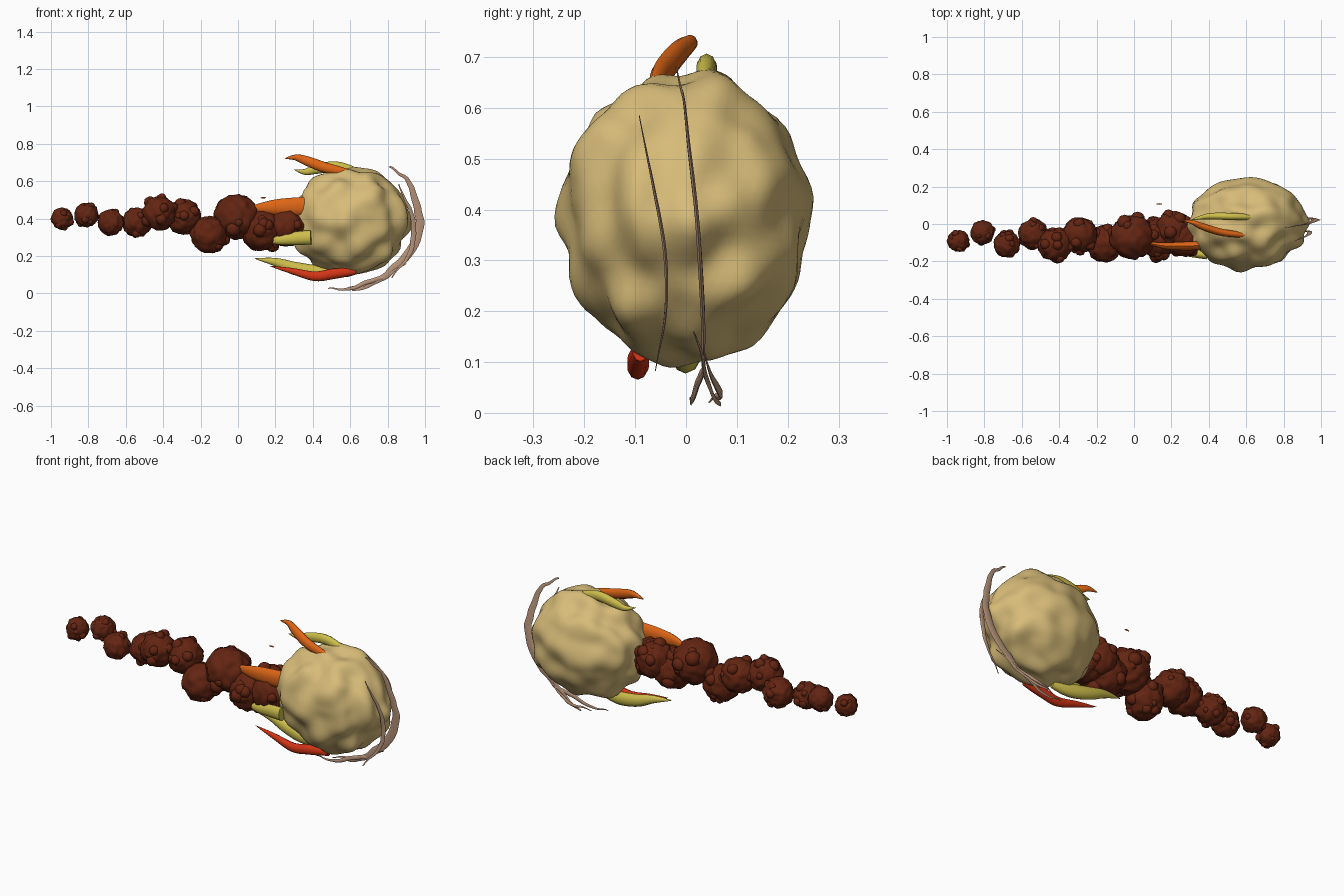
import bpy, bmesh, math, random
from mathutils import Vector, Matrix, noise

if "Cube" in bpy.data.objects:
    bpy.data.objects.remove(bpy.data.objects["Cube"])

random.seed(4)


def material(name, rgb):
    m = bpy.data.materials.new(name)
    m.diffuse_color = (*rgb, 1)
    m.use_nodes = True
    m.node_tree.nodes["Principled BSDF"].inputs["Base Color"].default_value = m.diffuse_color
    return m


ROCK = material("sandy rock", (0.68, 0.50, 0.19))
SMOKE = material("dark brown smoke", (0.125, 0.018, 0.006))
ORANGE = material("orange flame", (0.72, 0.13, 0.008))
YELLOW = material("yellow flame", (0.61, 0.51, 0.07))
RED = material("red flame", (0.65, 0.035, 0.008))
WISP = material("pinkish tan wisp", (0.48, 0.30, 0.20))


def finish(bm, name, mat, angle=60):
    bmesh.ops.recalc_face_normals(bm, faces=bm.faces[:])
    me = bpy.data.meshes.new(name)
    bm.to_mesh(me)
    bm.free()
    me.materials.append(mat)
    ob = bpy.data.objects.new(name, me)
    bpy.context.collection.objects.link(ob)
    bpy.ops.object.select_all(action='DESELECT')
    ob.select_set(True)
    bpy.context.view_layer.objects.active = ob
    bpy.ops.object.shade_smooth_by_angle(angle=math.radians(angle))
    return ob


def lump(bm, centre, radii, subdiv, amount, freq, seed):
    """Noisy ellipsoid added to bm."""
    off = Vector((seed * 3.7, seed * 1.9, seed * 5.3))
    verts = bmesh.ops.create_icosphere(bm, subdivisions=subdiv, radius=1)["verts"]
    for v in verts:
        d = v.co.normalized()
        s = 1 + amount * noise.noise(d * freq + off)
        v.co = Vector(centre) + Vector(d[i] * radii[i] * s for i in range(3))


def spline(pts, t):
    """Catmull-Rom point, t in 0..1."""
    p = [Vector(q) for q in pts]
    p = [2 * p[0] - p[1]] + p + [2 * p[-1] - p[-2]]
    f = t * (len(pts) - 1)
    i = min(int(f), len(pts) - 2)
    f -= i
    a, b, c, d = p[i:i + 4]
    return 0.5 * (2 * b + (c - a) * f + (2 * a - 5 * b + 4 * c - d) * f * f
                  + (3 * b - a - 3 * c + d) * f ** 3)


def streak(name, pts, wide, thin, mat, profile, steps=22, sides=10, wobble=0.0):
    """Tapered blade along a path: wide in the xz plane, thin along y."""
    bm = bmesh.new()
    rings = []
    for k in range(steps + 1):
        t = k / steps
        c = spline(pts, t)
        tan = spline(pts, min(t + 0.01, 1)) - spline(pts, max(t - 0.01, 0))
        side = tan.cross(Vector((0, 1, 0))).normalized()
        up = side.cross(tan).normalized()
        c = c + side * wobble * noise.noise(c * 16)
        s = profile(t)
        rings.append([bm.verts.new(c + side * wide * s * math.cos(a) + up * thin * s * math.sin(a))
                      for a in (2 * math.pi * j / sides for j in range(sides))])
    for r, q in zip(rings, rings[1:]):
        for j in range(sides):
            bm.faces.new((r[j], r[(j + 1) % sides], q[(j + 1) % sides], q[j]))
    bm.faces.new(rings[0])
    bm.faces.new(rings[-1])
    return finish(bm, name, mat)


# rock head
bm = bmesh.new()
lump(bm, (0.602, 0, 0.387), (0.315, 0.242, 0.282), 5, 0.13, 2.6, 2)
finish(bm, "rock_head", ROCK)

# smoke tail: x, y, z, radius
PUFFS = [(-0.94, -0.09, 0.40, 0.058), (-0.81, -0.045, 0.42, 0.064), (-0.68, -0.11, 0.38, 0.07),
         (-0.54, -0.055, 0.38, 0.079), (-0.42, -0.11, 0.43, 0.09), (-0.29, -0.06, 0.41, 0.094),
         (-0.155, -0.105, 0.315, 0.098), (-0.01, -0.07, 0.41, 0.118), (0.13, -0.075, 0.335, 0.11),
         (0.21, -0.03, 0.375, 0.10), (0.26, -0.07, 0.36, 0.105)]
for n, (x, y, z, r) in enumerate(PUFFS):
    bm = bmesh.new()
    c = Vector((x, y, z))
    lump(bm, c, (r, r, r), 4, 0.13, 3.2, n + 11)
    for _ in range(9):                      # small knobs on the surface
        d = Vector(random.gauss(0, 1) for _ in range(3)).normalized()
        k = r * random.uniform(0.2, 0.36)
        lump(bm, c + d * r * 0.87, (k, k, k), 2, 0.1, 2, n + 1)
    finish(bm, f"smoke_puff_{n + 1}", SMOKE)


# flames, listed from root to tip
def flame_shape(t):
    return max(0.03, math.sin(math.pi * min(1, 0.12 + 0.88 * t) ** 0.75) ** 0.8 if t < 1 else 0)


streak("top_orange_flame", [(0.59, -0.06, 0.645), (0.47, -0.045, 0.672), (0.37, -0.015, 0.708),
                            (0.31, 0.01, 0.727), (0.25, 0.02, 0.722)], 0.028, 0.02, ORANGE, flame_shape)
streak("top_yellow_flame", [(0.66, 0.035, 0.64), (0.53, 0.04, 0.678), (0.42, 0.042, 0.665),
                            (0.36, 0.035, 0.65), (0.30, 0.02, 0.662)], 0.028, 0.02, YELLOW, flame_shape)
streak("bottom_red_flame", [(0.63, -0.09, 0.12), (0.51, -0.093, 0.105), (0.41, -0.095, 0.092),
                            (0.29, -0.09, 0.12), (0.17, -0.085, 0.147)], 0.028, 0.022, RED, flame_shape)
streak("bottom_yellow_flame", [(0.52, -0.01, 0.12), (0.41, 0.0, 0.115), (0.30, 0.01, 0.135),
                               (0.20, 0.01, 0.168), (0.09, 0.0, 0.187)], 0.038, 0.028, YELLOW, flame_shape)


# root flames streaming over the smoke, broad at the rock end
def root_shape(t):
    return max(0.03, (1 - t ** 2.5))


streak("side_orange_flame", [(0.36, -0.115, 0.465), (0.25, -0.118, 0.462), (0.15, -0.115, 0.46),
                             (0.03, -0.09, 0.45)], 0.05, 0.025, ORANGE, root_shape)
streak("side_yellow_flame", [(0.39, -0.165, 0.30), (0.31, -0.155, 0.295), (0.22, -0.145, 0.285),
                             (0.12, -0.12, 0.28)], 0.038, 0.025, YELLOW, root_shape)


# bow wisps curling round the leading side
def wisp_shape(t):
    return 0.2 + 0.8 * math.sin(math.pi * t) ** 1.3


streak("outer_wisp", [(0.81, -0.02, 0.678), (0.895, -0.005, 0.62), (0.94, 0.005, 0.53), (0.972, 0.02, 0.40),
                      (0.955, 0.028, 0.29), (0.88, 0.034, 0.175), (0.78, 0.035, 0.09), (0.70, 0.05, 0.04),
                      (0.61, 0.068, 0.012)], 0.024, 0.005, WISP, wisp_shape, 44, 6, 0.012)
streak("inner_wisp", [(0.86, -0.092, 0.585), (0.92, -0.065, 0.45), (0.94, -0.042, 0.32),
                      (0.91, -0.04, 0.2), (0.82, -0.06, 0.085)], 0.014, 0.004, WISP, wisp_shape, 30, 6, 0.008)
streak("lower_wisp", [(0.90, 0.015, 0.16), (0.80, 0.035, 0.095), (0.70, 0.025, 0.06),
                      (0.60, 0.012, 0.025), (0.48, 0.008, 0.022)], 0.012, 0.005, WISP, wisp_shape, 30, 6, 0.012)
streak("lower_wisp_branch", [(0.82, 0.035, 0.12), (0.74, 0.055, 0.06), (0.66, 0.068, 0.035),
                             (0.56, 0.045, 0.025)], 0.010, 0.005, WISP, wisp_shape, 26, 6, 0.01)

# stray ember above the tail
bm = bmesh.new()
lump(bm, (0.135, 0.107, 0.512), (0.015, 0.004, 0.004), 2, 0.1, 2, 1)
finish(bm, "stray_ember", ORANGE)
